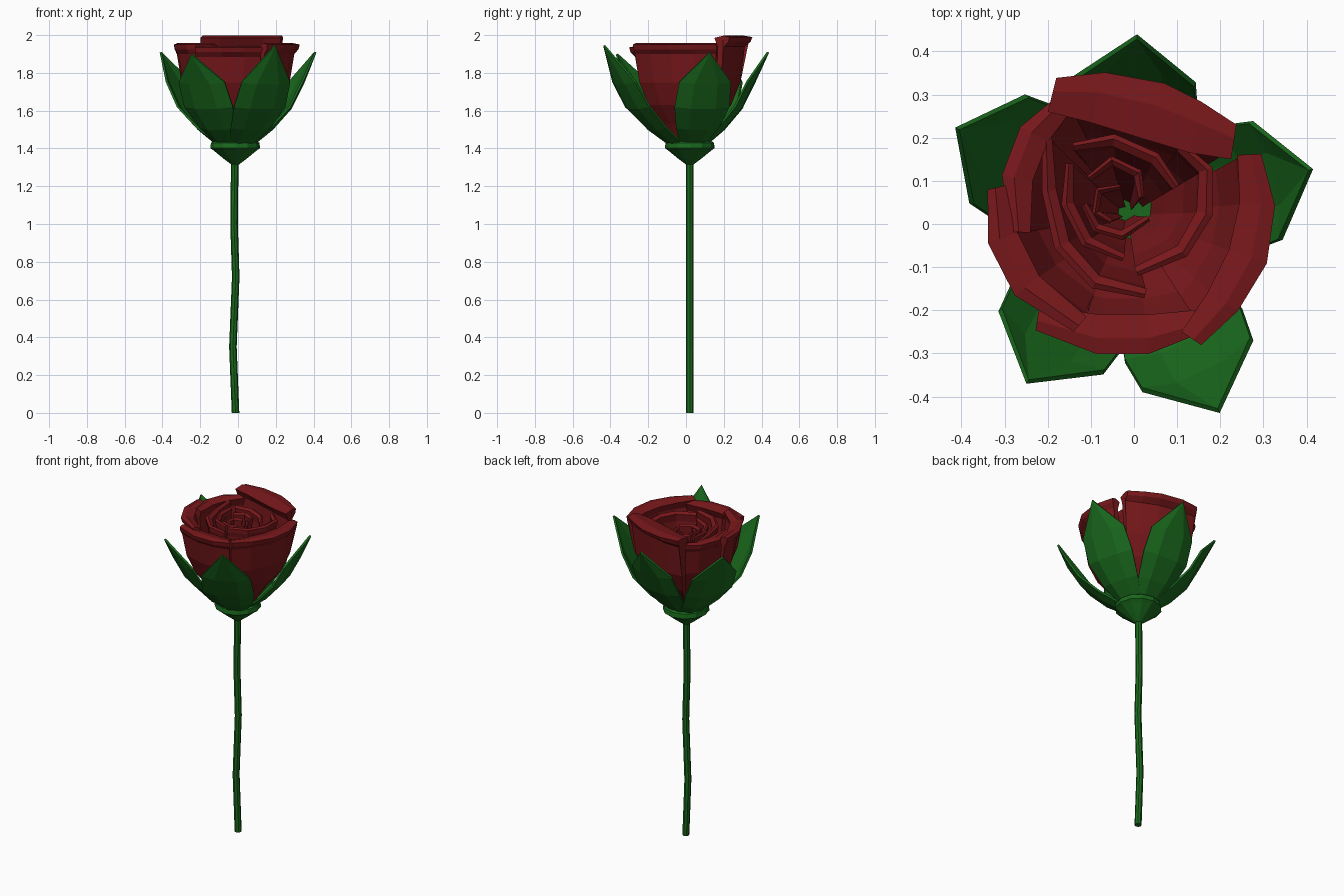
import bpy, bmesh, math
from mathutils import Vector

if "Cube" in bpy.data.objects:
    bpy.data.objects.remove(bpy.data.objects["Cube"])

AXIS = Vector((-0.015, 0.02))


def material(name, color):
    m = bpy.data.materials.new(name)
    m.diffuse_color = color
    m.use_nodes = True
    m.node_tree.nodes["Principled BSDF"].inputs["Base Color"].default_value = m.diffuse_color
    return m


RED = material("petal_red", (0.19, 0.009, 0.011, 1))
GREEN = material("leaf_green", (0.01, 0.14, 0.012, 1))


def make_object(name, bm, mat):
    bmesh.ops.recalc_face_normals(bm, faces=bm.faces)
    me = bpy.data.meshes.new(name)
    bm.to_mesh(me)
    bm.free()
    me.materials.append(mat)
    ob = bpy.data.objects.new(name, me)
    bpy.context.collection.objects.link(ob)
    return ob


def skin(name, loops, mat):
    """Bridge closed loops of points and cap both ends."""
    bm = bmesh.new()
    rings = [[bm.verts.new(p) for p in loop] for loop in loops]
    n = len(rings[0])
    for a, b in zip(rings, rings[1:]):
        for i in range(n):
            j = (i + 1) % n
            bm.faces.new((a[i], a[j], b[j], b[i]))
    caps = [bm.faces.new(rings[0]), bm.faces.new(rings[-1])]
    bmesh.ops.triangulate(bm, faces=caps)
    return make_object(name, bm, mat)


def ring(x, y, z, r, n):
    return [(x + r * math.cos(2 * math.pi * i / n),
             y + r * math.sin(2 * math.pi * i / n), z) for i in range(n)]


# Stem: slightly wavy tube
stem_path = [(-0.013, 0), (-0.027, 0.35), (-0.012, 0.72), (-0.021, 1.0), (-0.017, 1.34)]
skin("stem", [ring(x, 0.02, z, 0.02, 8) for x, z in stem_path], GREEN)

# Calyx: cup under the flower
cup = [(0.02, 1.315), (0.06, 1.345), (0.115, 1.39), (0.132, 1.402), (0.128, 1.43), (0.105, 1.445)]
skin("calyx", [ring(AXIS.x, AXIS.y, z, r, 12) for r, z in cup], GREEN)

# Sepals: five pointed cupped leaves (angle, tip radius, tip height)
sepals = [(87, 0.415, 1.91), (153, 0.443, 1.91), (239, 0.45, 1.90),
          (295, 0.50, 1.945), (14, 0.438, 1.91)]
rows = [(0.10, 1.42, 0.07), (0.20, 1.50, 0.115), (0.30, 1.61, 0.148), (0.37, 1.74, 0.14)]
for k, (deg, tip_r, tip_z) in enumerate(sepals):
    a = math.radians(deg)
    out = Vector((math.cos(a), math.sin(a)))
    side = Vector((-out.y, out.x))
    f = tip_r / 0.45
    bm = bmesh.new()
    grid = []
    for i, (r, z, w) in enumerate(rows):
        line = []
        for u in (-1, -0.45, 0.45, 1):
            p = AXIS + out * (r * f - 0.03 * u * u) + side * (w * u)
            line.append(bm.verts.new((p.x, p.y, z + 0.012 * u * u)))
        grid.append(line)
    p = AXIS + out * tip_r
    tip = bm.verts.new((p.x, p.y, tip_z))
    for lo, hi in zip(grid, grid[1:]):
        for i in range(3):
            bm.faces.new((lo[i], lo[i + 1], hi[i + 1], hi[i]))
    for i in range(3):
        bm.faces.new((grid[-1][i], grid[-1][i + 1], tip))
    ob = make_object(f"sepal_{k + 1}", bm, GREEN)
    mod = ob.modifiers.new("thickness", 'SOLIDIFY')
    mod.thickness = 0.012
    mod.offset = 0


def petal(name, edge, lip, top):
    """Curved wall under an inner rim edge, with an outward rolled lip."""
    pts = [Vector(p) for p in edge]
    n = len(pts)
    drop = top - 1.955
    # (scale about the axis, outward offset in lip widths, height)
    section = [(0.30, 0.35, 1.43), (0.50, 0.55, 1.53), (0.75, 0.65, 1.63),
               (0.92, 0.65, 1.75), (1.0, 0.65, 1.90 + drop), (1.0, 0.92, 1.925 + drop),
               (1.0, 1.0, 1.95 + drop), (1.0, 0.6, 1.957 + drop), (1.0, 0.0, 1.945 + drop),
               (1.0, 0.22, 1.90 + drop), (0.92, 0.3, 1.75), (0.75, 0.3, 1.63),
               (0.50, 0.2, 1.53), (0.30, 0.0, 1.43)]
    loops = []
    for i, p in enumerate(pts):
        t = pts[min(i + 1, n - 1)] - pts[max(i - 1, 0)]
        nrm = Vector((t.y, -t.x)).normalized()
        if nrm.dot(p - Vector((-0.04, 0.045))) < 0:
            nrm = -nrm
        w = lip * (0.65 + 0.45 * math.sin(math.pi * i / (n - 1)))
        loop = []
        for s, d, z in section:
            q = AXIS + (p + nrm * (w * d) - AXIS) * s
            loop.append((q.x, q.y, z))
        loops.append(loop)
    skin(name, loops, RED)


# Outer petals, each given by the inner rim edge seen from above
petal("outer_petal_back", [(-0.2, 0.26), (-0.1, 0.235), (0.03, 0.195), (0.13, 0.165), (0.225, 0.15)], 0.125, 1.995)
petal("outer_petal_right", [(0.24, 0.16), (0.245, 0.05), (0.22, -0.06), (0.17, -0.16), (0.11, -0.25)], 0.085, 1.955)
petal("outer_petal_front", [(-0.22, -0.19), (-0.08, -0.21), (0.03, -0.21), (0.14, -0.2)], 0.088, 1.94)
petal("outer_petal_front_left", [(-0.295, 0.09), (-0.27, -0.02), (-0.22, -0.12), (-0.11, -0.215)], 0.07, 1.955)
petal("outer_petal_left", [(-0.24, -0.02), (-0.235, 0.1), (-0.2, 0.19), (-0.14, 0.27)], 0.07, 1.95)

# Inner petals spiralling to the heart
inner = [
    ([(0.10, 0.17), (0.15, 0.12), (0.145, 0.03), (0.10, -0.05), (0.0, -0.1)], 0.035),
    ([(-0.19, 0.2), (-0.18, 0.08), (-0.15, -0.04), (-0.08, -0.12), (0.03, -0.15)], 0.035),
    ([(-0.14, 0.14), (-0.14, 0.05), (-0.1, -0.03), (-0.02, -0.07)], 0.028),
    ([(-0.14, 0.17), (-0.05, 0.18), (0.04, 0.14), (0.09, 0.08)], 0.028),
    ([(-0.1, 0.1), (-0.05, 0.135), (0.0, 0.11), (0.01, 0.06)], 0.022),
    ([(-0.11, 0.05), (-0.08, 0.0), (-0.03, -0.015), (0.03, 0.02)], 0.022),
    ([(-0.03, 0.08), (-0.075, 0.07), (-0.08, 0.03), (-0.05, 0.01)], 0.018),
]
for k, (edge, lip) in enumerate(inner):
    petal(f"inner_petal_{k + 1}", edge, lip, 1.945 - 0.006 * k)
